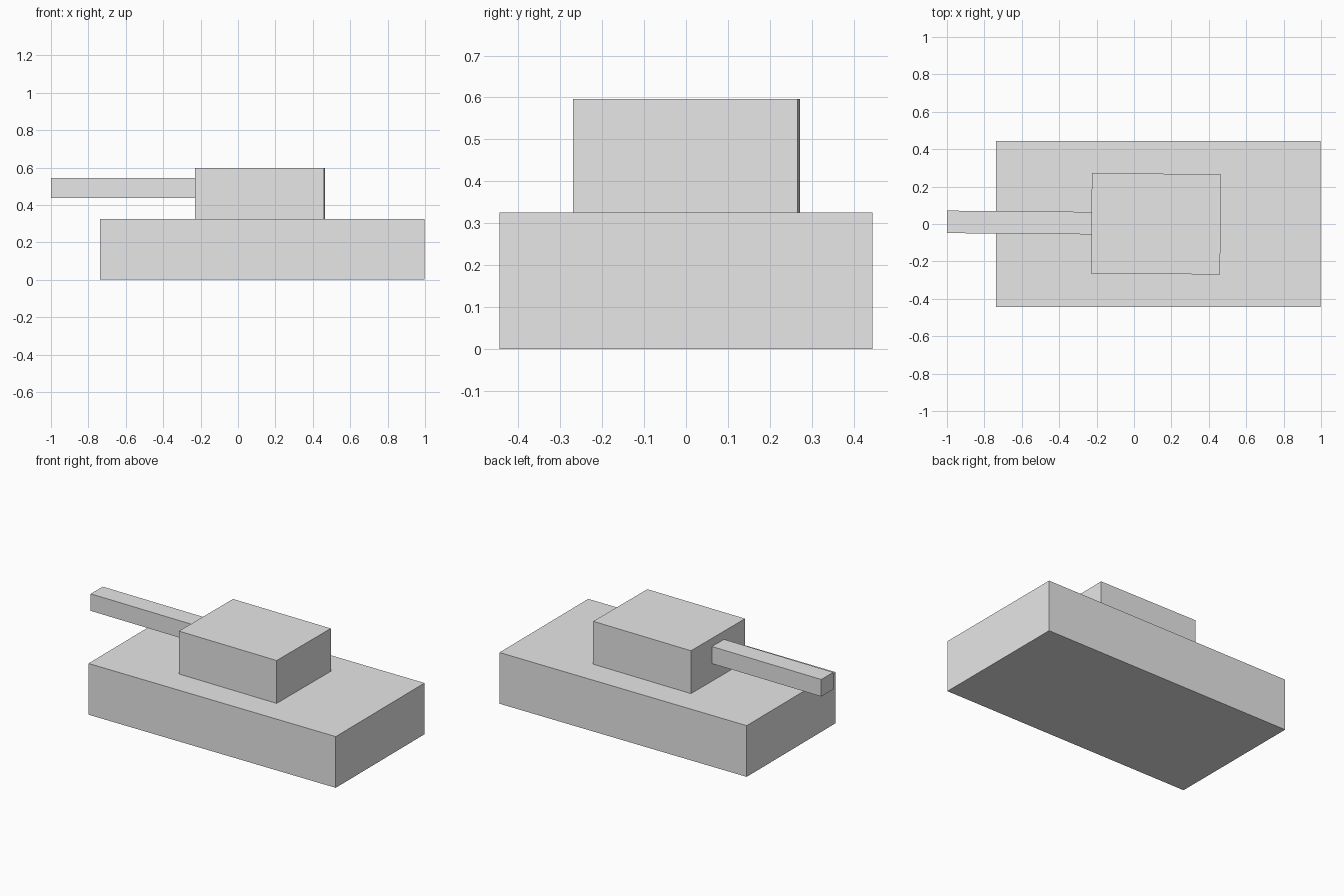
import bpy
import math

# Remove the default object only
cube = bpy.data.objects.get("Cube")
if cube:
    bpy.data.objects.remove(cube, do_unlink=True)

# Single light grey material
grey = bpy.data.materials.new("light grey")
grey.use_nodes = True
colour = (0.8, 0.8, 0.8, 1.0)
grey.diffuse_color = colour
grey.node_tree.nodes["Principled BSDF"].inputs["Base Color"].default_value = colour


def box(name, centre, size, turn=0.0):
    """Flat-faced box with a given centre, full size and turn about z."""
    bpy.ops.mesh.primitive_cube_add(size=1, location=centre, rotation=(0, 0, turn))
    obj = bpy.context.object
    obj.name = name
    obj.scale = size
    obj.data.materials.append(grey)
    return obj


# Turret and barrel share a slight turn about the vertical axis
TURN = math.radians(-0.5)

# Hull
box("hull", (0.13, 0, 0.1625), (1.735, 0.89, 0.325))

# Turret
box("turret", (0.1175, 0.001, 0.46), (0.69, 0.536, 0.274), TURN)

# Barrel, its inner end set just inside the turret
box("barrel", (-0.61, 0.008, 0.491), (0.779, 0.12, 0.108), TURN)
